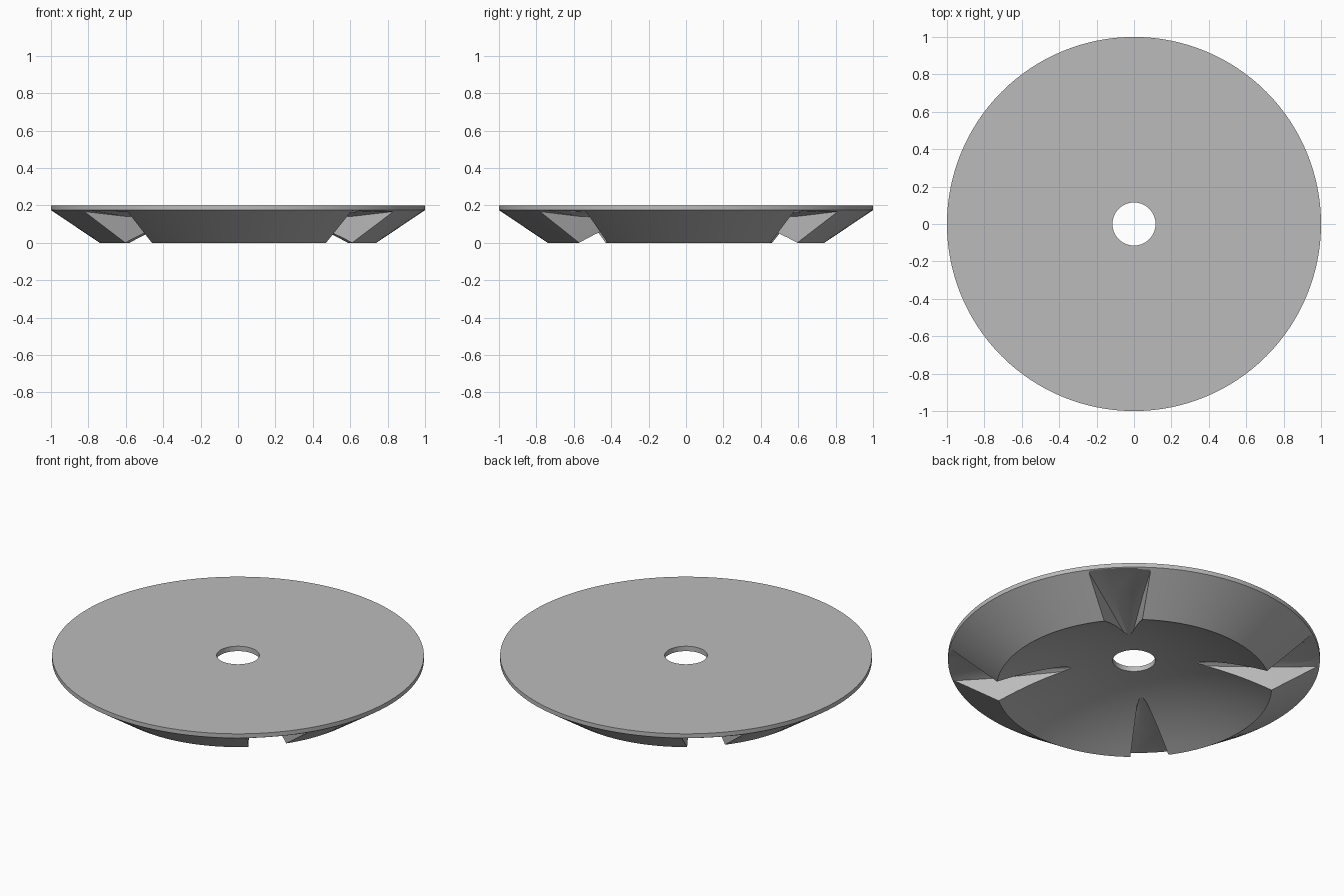
import bpy, bmesh, math
from mathutils import Matrix

cube = bpy.data.objects.get("Cube")
if cube:
    bpy.data.objects.remove(cube, do_unlink=True)

SEGMENTS = 128
LIP, RIM, BORE = 0.74, 1.0, 0.115      # radii of lower edge, rim and centre hole
HEIGHT, RIM_Z = 0.2, 0.175             # top face and underside of the rim

grey = bpy.data.materials.new("plain_grey")
grey.use_nodes = True
colour = (0.5, 0.5, 0.5, 1)
grey.diffuse_color = colour
grey.node_tree.nodes["Principled BSDF"].inputs["Base Color"].default_value = colour


def make_object(name, bm):
    bmesh.ops.recalc_face_normals(bm, faces=bm.faces)
    mesh = bpy.data.meshes.new(name)
    bm.to_mesh(mesh)
    bm.free()
    mesh.materials.append(grey)
    obj = bpy.data.objects.new(name, mesh)
    bpy.context.collection.objects.link(obj)
    return obj


def bridge(bm, rings, closed):
    """Skin neighbouring rings of points with quads."""
    loops = [[bm.verts.new(p) for p in ring] for ring in rings]
    pairs = list(zip(loops, loops[1:]))
    if closed:
        pairs.append((loops[-1], loops[0]))
    for a, b in pairs:
        for i in range(len(a)):
            j = (i + 1) % len(a)
            bm.faces.new((a[i], a[j], b[j], b[i]))
    if not closed:
        bm.faces.new(loops[0])
        bm.faces.new(loops[-1])


# Dished disc: flat top, thin rim, conical outside, domed hollow underneath
profile = [(BORE, HEIGHT), (RIM, HEIGHT), (RIM, RIM_Z), (LIP, 0)]
STEPS = 12
for k in range(1, STEPS + 1):
    r = LIP + (BORE - LIP) * k / STEPS
    profile.append((r, RIM_Z * (1 - (r / LIP) ** 2)))

bm = bmesh.new()
turns = [2 * math.pi * i / SEGMENTS for i in range(SEGMENTS)]
bridge(bm, [[(r * math.cos(t), r * math.sin(t), z) for t in turns]
            for r, z in profile], closed=True)
disc = make_object("dished_disc", bm)

# Four tapered slots with arched roofs: radius, half width, wall top, crown
stations = [(0.34, 0.015, 0.125, 0.138),
            (0.74, 0.105, 0.142, 0.162),
            (1.04, 0.185, 0.174, 0.1745)]
bm = bmesh.new()
for angle in (45.5, 133.5, 223.5, 317.5):
    spin = Matrix.Rotation(math.radians(angle), 4, "Z")
    rings = []
    for r, w, wall, crown in stations:
        half = [(w, -0.1), (w, wall), (w * 0.55, crown)]
        section = half + [(-y, z) for y, z in reversed(half)]
        rings.append([spin @ Matrix.Translation((r, y, z)).translation for y, z in section])
    bridge(bm, rings, closed=False)
cutter = make_object("slot_cutter", bm)
cutter.hide_render = True

cut = disc.modifiers.new("slots", "BOOLEAN")
cut.operation = "DIFFERENCE"
cut.solver = "EXACT"
cut.object = cutter
bpy.ops.object.select_all(action="DESELECT")
disc.select_set(True)
bpy.context.view_layer.objects.active = disc
bpy.ops.object.modifier_apply(modifier=cut.name)
bpy.data.objects.remove(cutter, do_unlink=True)

bpy.ops.object.shade_smooth_by_angle(angle=math.radians(25))
